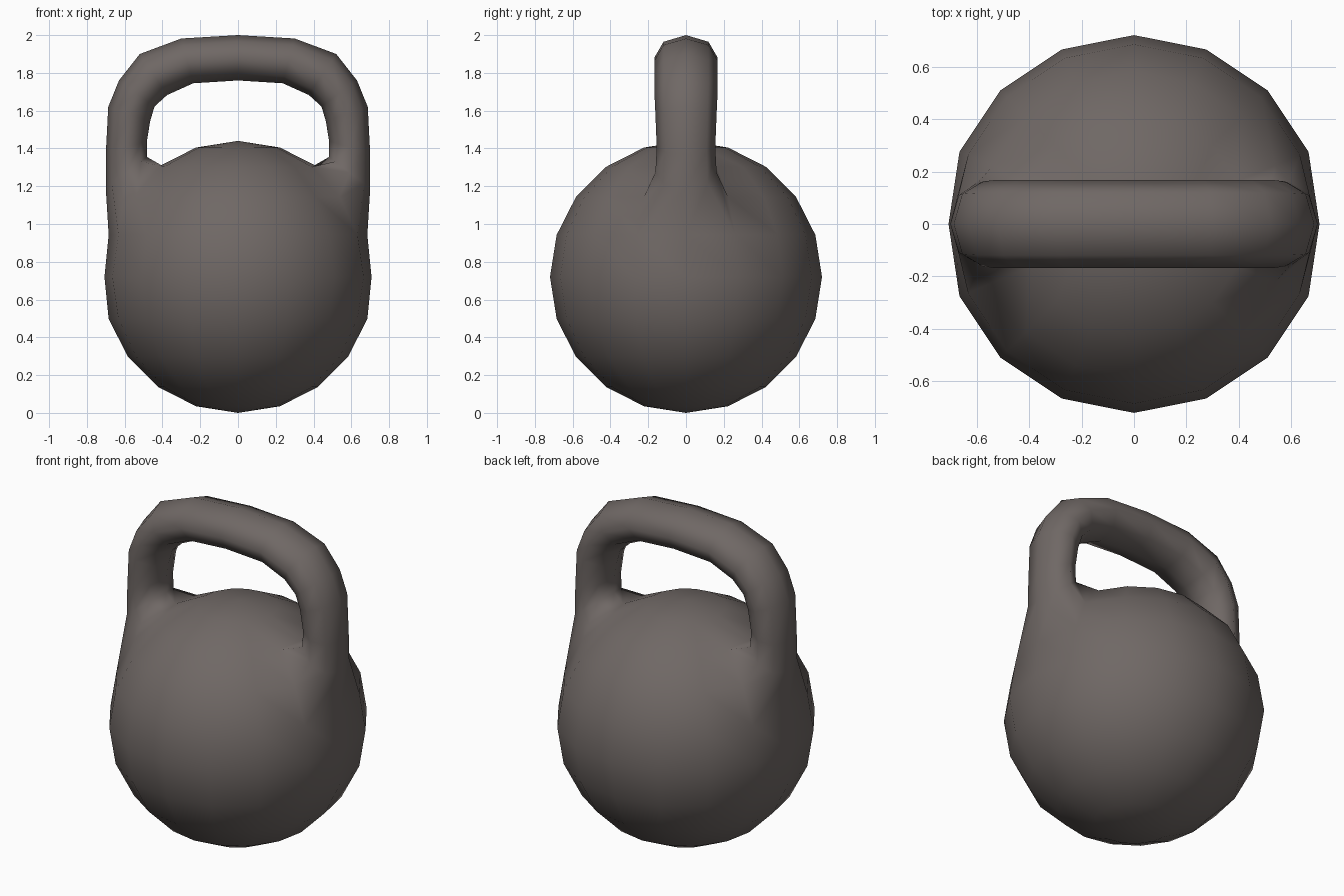
import bpy, bmesh, math
from mathutils import Vector

if "Cube" in bpy.data.objects:
    bpy.data.objects.remove(bpy.data.objects["Cube"])

R = 0.72
iron = bpy.data.materials.new("dark iron")
iron.diffuse_color = (0.16, 0.138, 0.13, 1)
iron.use_nodes = True
iron.node_tree.nodes["Principled BSDF"].inputs["Base Color"].default_value = iron.diffuse_color

bm = bmesh.new()

# Round body: low-poly ball resting on the ground
bmesh.ops.create_uvsphere(bm, u_segments=16, v_segments=10, radius=R)
bmesh.ops.translate(bm, verts=bm.verts, vec=(0, 0, R))


def ball_vert(side, elev, azim):
    """Ball vertex nearest to an elevation and azimuth (degrees)."""
    e, a = math.radians(elev), math.radians(azim)
    p = Vector((side * R * math.cos(e) * math.cos(a),
                R * math.cos(e) * math.sin(a), R + R * math.sin(e)))
    return min(bm.verts, key=lambda v: (v.co - p).length)


# Octagonal openings where the handle grows out of the shoulders
A = 22.5
LOOP = [(18, 0), (18, A), (36, A), (54, A), (54, 0), (54, -A), (36, -A), (18, -A)]
bases = {s: [ball_vert(s, *p) for p in LOOP] for s in (1, -1)}
for s in (1, -1):
    ball_vert(s, 0, 0).co.x = s * 0.707
bmesh.ops.delete(bm, geom=[ball_vert(s, 36, 0) for s in (1, -1)], context='VERTS')

# Handle sections: outer x, z, inner x, z, half width in y
SECTIONS = [
    (0.70, 1.19, 0.482, 1.355, 0.162),
    (0.70, 1.37, 0.482, 1.44, 0.155),
    (0.687, 1.62, 0.465, 1.545, 0.162),
    (0.63, 1.76, 0.442, 1.622, 0.167),
    (0.52, 1.90, 0.375, 1.683, 0.168),
    (0.30, 1.982, 0.237, 1.745, 0.168),
    (0.0, 2.0, 0.0, 1.76, 0.168),
]


def ring(side, ox, oz, ix, iz, w):
    out, inn = Vector((side * ox, 0, oz)), Vector((side * ix, 0, iz))
    mid, half = (out + inn) / 2, (out - inn) / 2
    return [bm.verts.new(mid + half * math.cos(k * math.pi / 4)
                         + Vector((0, w * math.sin(k * math.pi / 4), 0)))
            for k in range(8)]


# Loft the handle from one shoulder over to the other
rings = [bases[1]] + [ring(1, *s) for s in SECTIONS]
rings += [ring(-1, *s) for s in reversed(SECTIONS[:-1])] + [bases[-1]]
for a, b in zip(rings, rings[1:]):
    for k in range(8):
        j = (k + 1) % 8
        bm.faces.new((a[k], a[j], b[j], b[k]))

bmesh.ops.recalc_face_normals(bm, faces=bm.faces)
for f in bm.faces:
    f.smooth = True

mesh = bpy.data.meshes.new("kettlebell")
bm.to_mesh(mesh)
bm.free()
mesh.materials.append(iron)
bpy.context.collection.objects.link(bpy.data.objects.new("kettlebell", mesh))
